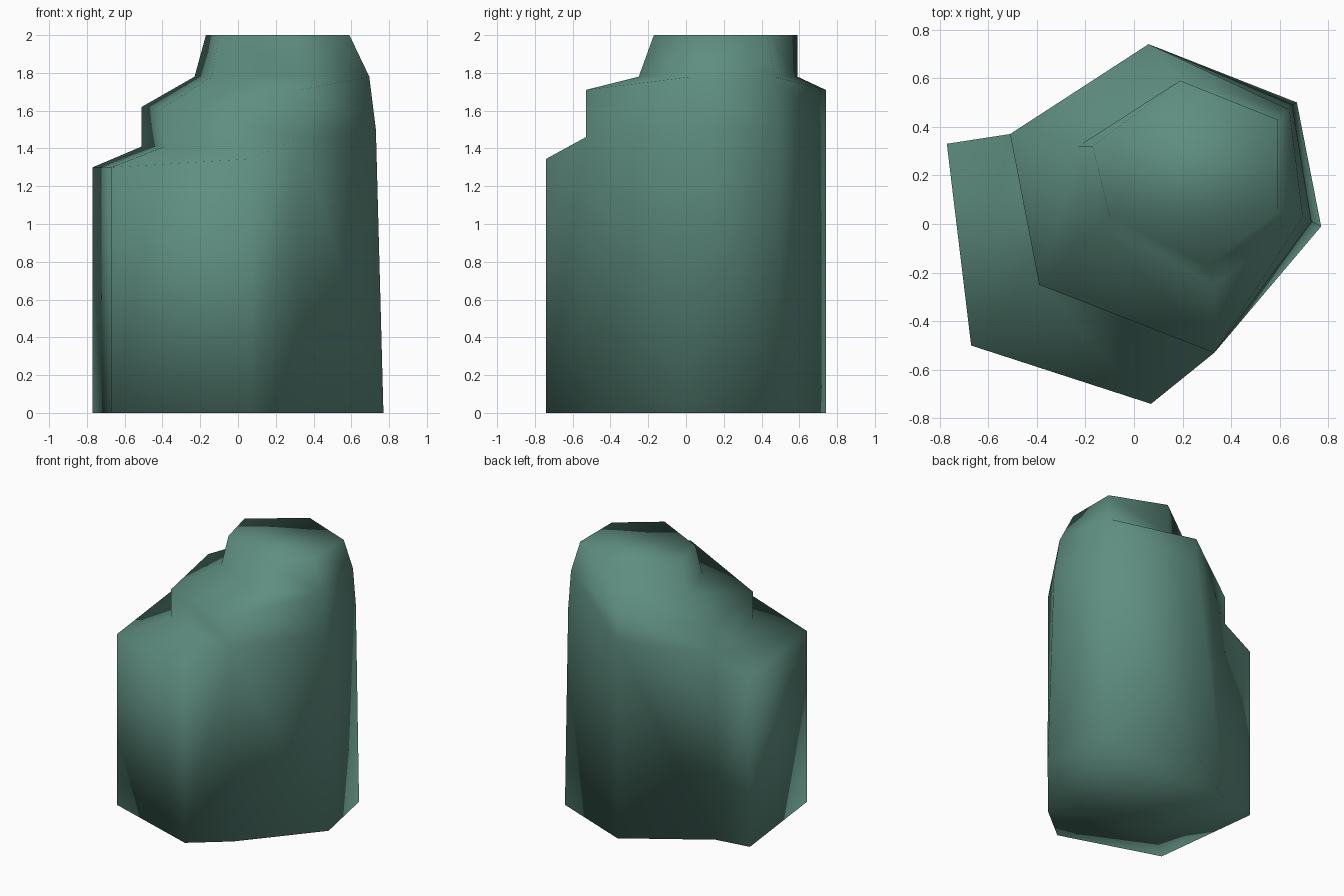
import bpy
import bmesh

cube = bpy.data.objects.get("Cube")
if cube:
    bpy.data.objects.remove(cube)


def make_material(name, rgb):
    mat = bpy.data.materials.new(name)
    mat.use_nodes = True
    color = (*rgb, 1.0)
    mat.diffuse_color = color
    bsdf = mat.node_tree.nodes["Principled BSDF"]
    bsdf.inputs["Base Color"].default_value = color
    bsdf.inputs["Roughness"].default_value = 0.9
    return mat


bm = bmesh.new()


def ring(points, heights):
    return [bm.verts.new((x, y, z)) for (x, y), z in zip(points, heights)]


def bridge(lower, upper, sides):
    """Join two rings with quads along the chosen sides."""
    n = len(lower)
    for i in sides:
        j = (i + 1) % n
        bm.faces.new((lower[i], lower[j], upper[j], upper[i]))


# Six-sided outlines of the tall column, starting at the back right
# and running through back, two sides, front and inner corner
foot = [(-.51, .37), (.06, .74), (.67, .50), (.77, -.01), (.33, -.53), (-.39, -.25)]
waist = foot[:2] + [(.65, .49), (.73, .01)] + foot[4:]
shoulder = foot[:2] + [(.64, .47), (.695, .03)] + foot[4:]
neck = [(-.23, .32), (.19, .59), (.64, .47), (.695, .03), (.33, -.25), (-.14, 0)]
crown = [(-.17, .32), (.19, .59), (.59, .43), (.59, .05), (.30, -.17), (-.10, .03)]

# Tall column, leaving open the two sides that the ledge covers
base = ring(foot, [0] * 6)
mid = ring(waist, [1.41, 1.5, 1.5, 1.5, 1.46, 1.41])
high = ring(shoulder, [1.62, 1.71, 1.78, 1.78, 1.71, 1.62])
slope = ring(neck, [1.78] * 6)
top = ring(crown, [2] * 6)
bridge(base, mid, range(4))
for lower, upper in ((mid, high), (high, slope), (slope, top)):
    bridge(lower, upper, range(6))
bm.faces.new(top)
bm.faces.new(base[::-1])

# Lower ledge wrapped round the front right of the column
ledge = [(-.77, .33), (-.67, -.50), (.07, -.74)]
ledge_base = ring(ledge, [0] * 3)
ledge_top = ring(ledge, [1.30, 1.30, 1.345])
outer_base = [base[0], *ledge_base, base[4]]
outer_top = [mid[0], *ledge_top, mid[4]]
bridge(outer_base, outer_top, range(4))
for core, rim in ((base, ledge_base), (mid, ledge_top)):
    bm.faces.new((core[0], rim[0], rim[1], core[5]))
    bm.faces.new((core[5], rim[1], rim[2], core[4]))

# Weld the shared shoulder corners and finish the surface
bmesh.ops.remove_doubles(bm, verts=bm.verts[:], dist=0.001)
bmesh.ops.recalc_face_normals(bm, faces=bm.faces[:])
for face in bm.faces:
    face.smooth = True

mesh = bpy.data.meshes.new("stepped_rock")
bm.to_mesh(mesh)
bm.free()
mesh.materials.append(make_material("grey green stone", (.115, .272, .217)))
rock = bpy.data.objects.new("stepped_rock", mesh)
bpy.context.collection.objects.link(rock)
